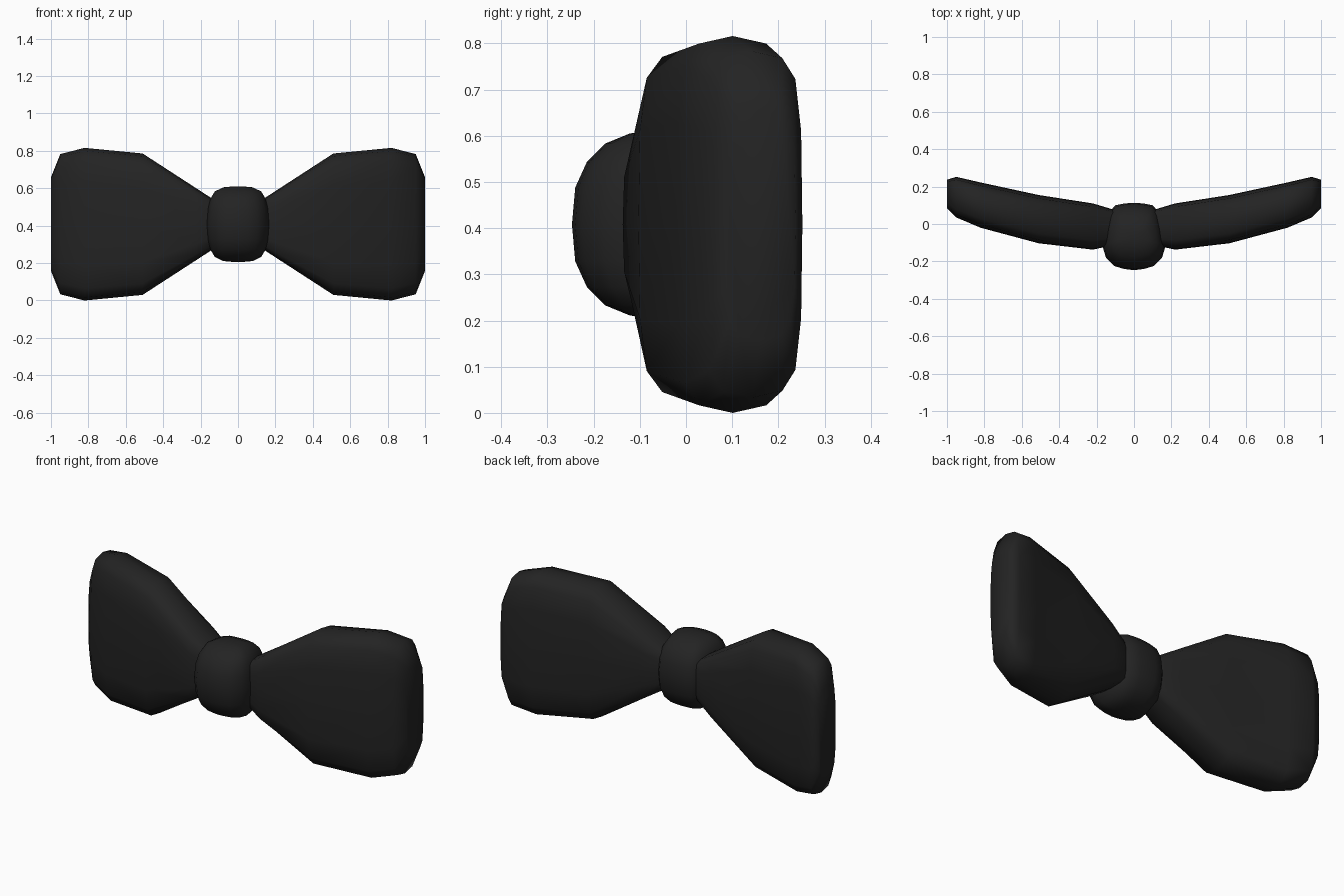
import bpy, bmesh

if "Cube" in bpy.data.objects:
    bpy.data.objects.remove(bpy.data.objects["Cube"])

CZ = 0.408  # height of the centre line

fabric = bpy.data.materials.new("black_fabric")
fabric.diffuse_color = (0.017, 0.017, 0.017, 1)
fabric.use_nodes = True
fabric.node_tree.nodes["Principled BSDF"].inputs["Base Color"].default_value = fabric.diffuse_color


def loft(name, rings):
    """Skin a list of equal-length point rings and close both ends."""
    bm = bmesh.new()
    loops = [[bm.verts.new(p) for p in ring] for ring in rings]
    n = len(loops[0])
    for a, b in zip(loops, loops[1:]):
        for i in range(n):
            j = (i + 1) % n
            bm.faces.new((a[i], a[j], b[j], b[i]))
    bm.faces.new(loops[0])
    bm.faces.new(loops[-1])
    bmesh.ops.recalc_face_normals(bm, faces=bm.faces)
    for f in bm.faces:
        f.smooth = True
    mesh = bpy.data.meshes.new(name)
    bm.to_mesh(mesh)
    bm.free()
    mesh.materials.append(fabric)
    obj = bpy.data.objects.new(name, mesh)
    bpy.context.collection.objects.link(obj)
    return obj


# Rounded cross-section of a wing: fractions of half depth and half height
quarter = [(0, 1), (0.6, 0.96), (0.86, 0.84), (0.975, 0.54), (1, 0)]
half = quarter + [(u, -v) for u, v in quarter[-2::-1]]
section = half + [(-u, v) for u, v in half[-2:0:-1]]

# Wing stations: x, front y, back y, half height
stations = [(0.06, -0.08, 0.05, 0.09), (0.12, -0.115, 0.08, 0.125),
            (0.22, -0.137, 0.11, 0.19), (0.51, -0.103, 0.155, 0.378),
            (0.82, -0.02, 0.222, 0.408), (0.95, 0.035, 0.252, 0.375),
            (1.0, 0.085, 0.237, 0.25)]

# Two wings sweeping backwards
for name, side in (("right_wing", 1), ("left_wing", -1)):
    loft(name, [[(side * x, (f + b) / 2 + u * (b - f) / 2, CZ + v * h)
                 for u, v in section] for x, f, b, h in stations])

# Centre knot: plan outline, wider towards the front
plan = [(0, -0.247), (0.055, -0.24), (0.105, -0.225), (0.15, -0.18),
        (0.168, -0.12), (0.155, -0.02), (0.135, 0.06), (0.1, 0.1), (0.05, 0.11), (0, 0.113)]
outline = plan + [(-x, y) for x, y in plan[-2:0:-1]]

# Knot levels: height from centre, width scale, depth scale
upper = [(0, 1, 1), (0.08, 0.96, 0.96), (0.135, 0.88, 0.82),
         (0.175, 0.74, 0.6), (0.197, 0.47, 0.3), (0.202, 0.15, 0.1)]
levels = [(-d, sx, sy) for d, sx, sy in upper[:0:-1]] + upper
KY = -0.068
loft("knot", [[(x * sx, KY + (y - KY) * sy, CZ + d) for x, y in outline]
              for d, sx, sy in levels])
